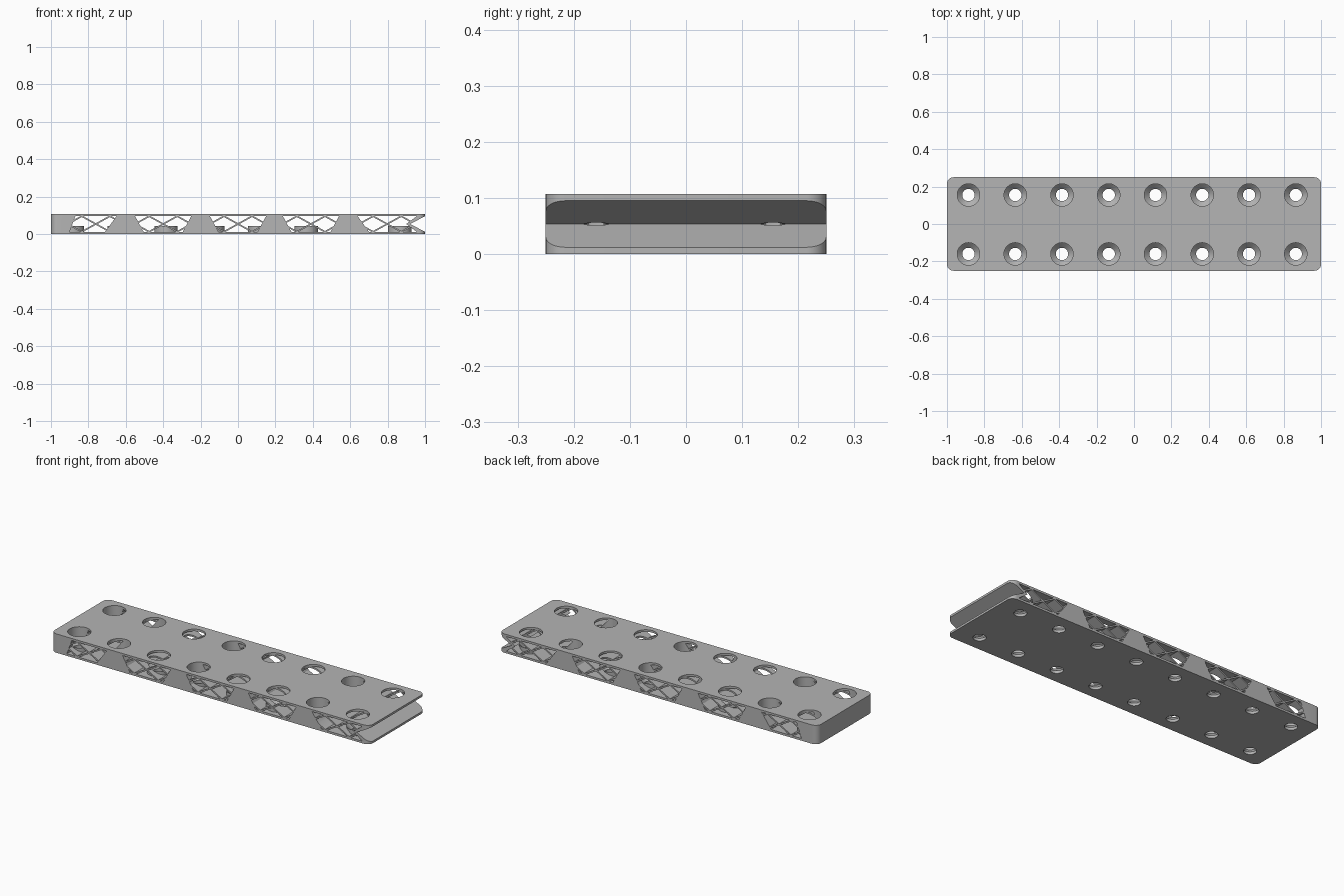
import bpy, bmesh, math
from mathutils import Vector

if "Cube" in bpy.data.objects:
    bpy.data.objects.remove(bpy.data.objects["Cube"])

L, W, H, R = 1.0, 0.25, 0.107, 0.035      # half length, half width, height, corner radius
Z0, Z1, MID = 0.012, 0.095, 0.0535        # inner faces of the two skins, groove apex height
HOLES = [(-0.885 + 0.25 * i, y) for i in range(8) for y in (-0.16, 0.155)]

grey = bpy.data.materials.new("grey plastic")
grey.use_nodes = True
grey.diffuse_color = (0.46, 0.46, 0.46, 1)
grey.node_tree.nodes["Principled BSDF"].inputs["Base Color"].default_value = grey.diffuse_color


def make(name, bm, helper=True):
    bmesh.ops.recalc_face_normals(bm, faces=bm.faces[:])
    mesh = bpy.data.meshes.new(name)
    bm.to_mesh(mesh)
    bm.free()
    mesh.materials.append(grey)
    ob = bpy.data.objects.new(name, mesh)
    bpy.context.collection.objects.link(ob)
    ob.hide_render = helper
    return ob


def extrude(bm, faces, vec):
    out = bmesh.ops.extrude_face_region(bm, geom=faces, use_keep_orig=True)
    verts = [g for g in out["geom"] if isinstance(g, bmesh.types.BMVert)]
    bmesh.ops.translate(bm, verts=verts, vec=vec)


def lathes(name, profile, segments=40):
    # Closed solids of revolution, one at each hole position
    bm = bmesh.new()
    for cx, cy in HOLES:
        rings = [[bm.verts.new((cx + r * math.cos(math.tau * k / segments),
                                cy + r * math.sin(math.tau * k / segments), z))
                  for k in range(segments)] for r, z in profile]
        bm.faces.new(rings[0])
        bm.faces.new(rings[-1])
        for a, b in zip(rings, rings[1:]):
            for k in range(segments):
                n = (k + 1) % segments
                bm.faces.new((a[k], a[n], b[n], b[k]))
    return make(name, bm)


def cut(target, cutter):
    mod = target.modifiers.new("cut", "BOOLEAN")
    mod.operation = "DIFFERENCE"
    mod.solver = "EXACT"
    mod.object = cutter
    bpy.context.view_layer.objects.active = target
    bpy.ops.object.modifier_apply(modifier=mod.name)
    bpy.data.objects.remove(cutter)


# Plate with rounded corners
bm = bmesh.new()
outline = []
for sx, sy, start in ((1, 1, 0), (-1, 1, 90), (-1, -1, 180), (1, -1, 270)):
    for k in range(9):
        a = math.radians(start + k * 90 / 8)
        outline.append(bm.verts.new((sx * (L - R) + R * math.cos(a),
                                     sy * (W - R) + R * math.sin(a), 0)))
extrude(bm, [bm.faces.new(outline)], (0, 0, H))
plate = make("perforated_plate", bm, False)

# Side windows: outlines in x and z
windows = [[(-0.87, Z1), (-0.65, Z1), (-0.71, Z0), (-0.90, Z0)]]
for c in (-0.40, 0.0, 0.39):
    windows.append([(c - 0.15, Z1), (c + 0.15, Z1), (c + 0.105, Z0), (c - 0.105, Z0)])
windows.append([(0.64, Z1), (0.955, Z1), (0.90, MID), (0.955, Z0), (0.70, Z0)])

# Window cells left open between crossing diagonal struts
HALF, PITCH, RUN = 0.004, 0.15, 0.15
bm = bmesh.new()
for pts in windows:
    cell = bmesh.new()
    cell.faces.new([cell.verts.new((x, -0.3, z)) for x, z in pts])
    centre = sum(p[0] for p in pts[:2]) / 2
    struts = []
    for side in (-1, 1):
        normal = Vector((-side * (Z1 - Z0), 0, RUN)).normalized()
        for i in range(-2, 3):
            struts.append((Vector((centre + i * PITCH, 0, MID)), normal))
    for co, no in struts:
        for off in (-HALF, HALF):
            bmesh.ops.bisect_plane(cell, geom=cell.verts[:] + cell.edges[:] + cell.faces[:],
                                   plane_co=co + no * off, plane_no=no, dist=1e-6)
    solid = [f for f in cell.faces
             if any(abs((f.calc_center_median() - co).dot(no)) < HALF for co, no in struts)]
    bmesh.ops.delete(cell, geom=solid, context="FACES")
    for f in cell.faces:
        if f.calc_area() > 2e-5:
            near = [bm.verts.new(v.co) for v in f.verts]
            far = [bm.verts.new(v.co + Vector((0, 0.6, 0))) for v in f.verts]
            bm.faces.new(near)
            bm.faces.new(far)
            for k in range(len(near)):
                n = (k + 1) % len(near)
                bm.faces.new((near[k], near[n], far[n], far[k]))
    cell.free()
cells = make("window_cutter", bm)

# Keep solid bosses under the screw holes
cut(cells, lathes("boss", [(0.062, -0.01), (0.062, 0.043)]))
cut(plate, cells)

# V groove across the right end
bm = bmesh.new()
slope = (Z1 - MID) / 0.08
tip = [(0.92, MID), (1.05, MID + 0.13 * slope), (1.05, MID - 0.13 * slope)]
extrude(bm, [bm.faces.new([bm.verts.new((x, -0.3, z)) for x, z in tip])], (0, 0.6, 0))
cut(plate, make("groove_cutter", bm))

# Countersunk screw holes
cut(plate, lathes("hole_cutter", [(0.033, -0.02), (0.033, 0.015), (0.06, 0.042), (0.06, 0.13)]))

# Smooth round surfaces, sharp edges
bpy.ops.object.select_all(action="DESELECT")
plate.select_set(True)
bpy.context.view_layer.objects.active = plate
bpy.ops.object.shade_smooth_by_angle(angle=math.radians(30))
